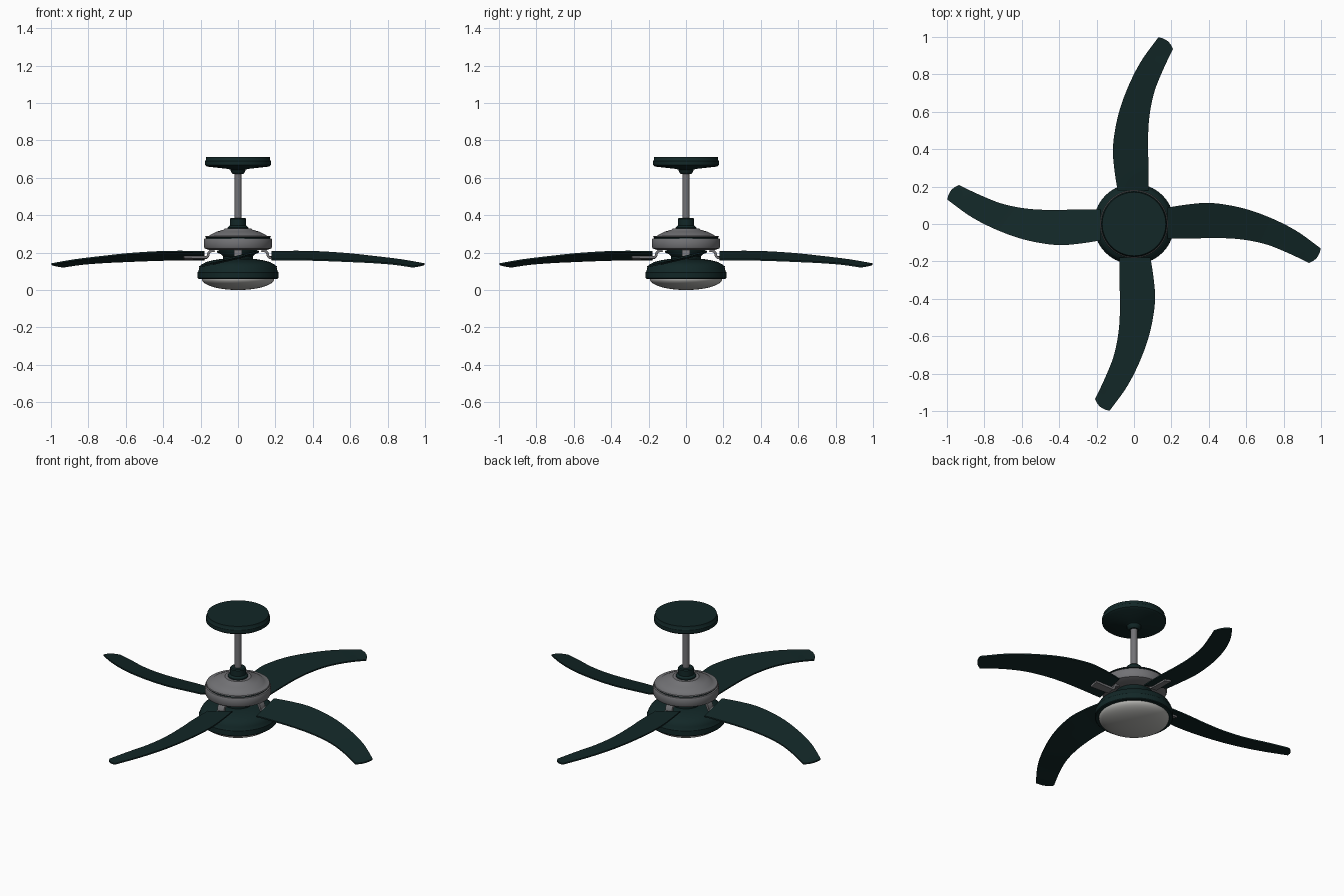
import bpy, bmesh, math
from mathutils import Vector, Matrix

if "Cube" in bpy.data.objects:
    bpy.data.objects.remove(bpy.data.objects["Cube"])


def material(name, rgb):
    m = bpy.data.materials.new(name)
    m.diffuse_color = (*rgb, 1)
    m.use_nodes = True
    m.node_tree.nodes["Principled BSDF"].inputs["Base Color"].default_value = m.diffuse_color
    return m


GREEN = material("dark green", (0.006, 0.020, 0.020))
METAL = material("grey metal", (0.17, 0.17, 0.18))
GLASS = material("frosted glass", (0.45, 0.45, 0.43))


def finish(bm, name, mat, angle=35):
    bmesh.ops.recalc_face_normals(bm, faces=bm.faces)
    me = bpy.data.meshes.new(name)
    bm.to_mesh(me)
    bm.free()
    me.materials.append(mat)
    ob = bpy.data.objects.new(name, me)
    bpy.context.collection.objects.link(ob)
    bpy.ops.object.select_all(action='DESELECT')
    ob.select_set(True)
    bpy.context.view_layer.objects.active = ob
    bpy.ops.object.shade_smooth_by_angle(angle=math.radians(angle))
    return ob


def lathe(name, profile, mat, segs=64):
    """Spin a closed (radius, height) profile that starts and ends on the axis."""
    bm = bmesh.new()
    vs = [bm.verts.new((r, 0, z)) for r, z in profile]
    es = [bm.edges.new(p) for p in zip(vs, vs[1:])]
    bmesh.ops.spin(bm, geom=vs + es, cent=(0, 0, 0), axis=(0, 0, 1),
                   angle=2 * math.pi, steps=segs, use_duplicate=False)
    bmesh.ops.remove_doubles(bm, verts=bm.verts, dist=1e-5)
    bmesh.ops.dissolve_degenerate(bm, edges=bm.edges, dist=1e-5)
    return finish(bm, name, mat)


# Ceiling mount and rod
lathe("ceiling_canopy", [(0, .71), (.17, .71), (.172, .695), (.176, .69), (.176, .668),
                         (.165, .66), (.05, .647), (.04, .643), (.038, .632),
                         (.027, .62), (0, .62)], GREEN)
lathe("down_rod", [(0, .64), (.019, .64), (.019, .36), (0, .36)], METAL, 32)
lathe("rod_collar", [(0, .385), (.038, .385), (.043, .38), (.043, .345), (.055, .335),
                     (.055, .32), (0, .32)], GREEN, 48)

# Motor housing with a dark groove round its shoulder
motor = lathe("motor_housing", [(0, .328), (.072, .328), (.078, .322), (.115, .312),
                                (.145, .297), (.155, .29), (.174, .289), (.177, .284),
                                (.170, .281), (.170, .276), (.179, .275), (.182, .27),
                                (.182, .23), (.177, .222), (.15, .213), (0, .213)], METAL)
motor.data.materials.append(GREEN)
for p in motor.data.polygons:
    if .2761 < p.center.z < .2835:
        p.material_index = 1

# Neck, light housing and dome
lathe("neck", [(0, .214), (.105, .214), (.10, .2), (.08, .18), (.078, .155), (0, .155)], GREEN)
lathe("light_housing", [(0, .165), (.10, .165), (.13, .16), (.17, .15), (.197, .135),
                        (.208, .115), (.212, .1), (.216, .095), (.216, .064),
                        (.212, .06), (.19, .06), (0, .06)], GREEN)
dome = [(.194 * math.cos(a), .06 - .06 * math.sin(a))
        for a in (math.radians(90 * i / 12) for i in range(13))]
lathe("glass_dome", [(0, .062), (.194, .062)] + dome[:-1] + [(0, 0)], GLASS)

# Blade edges from root to tip: raised edge, lowered edge
EDGES = [((.18, .088, .208), (.18, -.078, .165)),
         ((.30, .106, .210), (.32, -.077, .166)),
         ((.42, .112, .208), (.45, -.075, .163)),
         ((.58, .085, .198), (.58, -.083, .158)),
         ((.73, .033, .182), (.71, -.110, .152)),
         ((.87, -.038, .165), (.83, -.158, .143)),
         ((.998, -.13, .143), (.935, -.208, .128))]


def spline(pts, t):
    """Smooth curve through the points, t from 0 to len - 1."""
    i = min(int(t), len(pts) - 2)
    u = t - i
    p1, p2 = Vector(pts[i]), Vector(pts[i + 1])
    p0 = Vector(pts[i - 1]) if i else 2 * p1 - p2
    p3 = Vector(pts[i + 2]) if i + 2 < len(pts) else 2 * p2 - p1
    return .5 * (2 * p1 + (p2 - p0) * u + (2 * p0 - 5 * p1 + 4 * p2 - p3) * u * u
                 + (3 * p1 - p0 - 3 * p2 + p3) * u ** 3)


def blade(name, turn):
    bm = bmesh.new()
    rows, cols, grid = 30, 8, []
    for i in range(rows + 1):
        t = i / rows * (len(EDGES) - 1)
        hi, lo = (spline([e[k] for e in EDGES], t) for k in (0, 1))
        row = []
        for j in range(cols + 1):
            s = j / cols
            p = hi.lerp(lo, s)
            if i == rows:  # rounded tip
                p += Vector((.012, -.010, 0)) * 4 * s * (1 - s)
            row.append(p)
        grid.append(row)
    layers = [[[bm.verts.new(turn @ (p + Vector((0, 0, dz)))) for p in row] for row in grid]
              for dz in (0, -.008)]
    for g in layers:
        for i in range(rows):
            for j in range(cols):
                bm.faces.new((g[i][j], g[i + 1][j], g[i + 1][j + 1], g[i][j + 1]))
    rims = [g[0] + [r[-1] for r in g[1:-1]] + g[-1][::-1] + [r[0] for r in g[-2:0:-1]]
            for g in layers]
    n = len(rims[0])
    for k in range(n):
        m = (k + 1) % n
        bm.faces.new((rims[0][k], rims[0][m], rims[1][m], rims[1][k]))
    finish(bm, name, GREEN)


def bracket(name, turn):
    # Arm dropping from the motor, then running out under the blade
    path = [(.125, .211), (.148, .208), (.157, .198), (.160, .184), (.168, .174), (.29, .172)]
    bm = bmesh.new()
    rings = []
    for k, (x, z) in enumerate(path):
        a, b = path[max(k - 1, 0)], path[min(k + 1, len(path) - 1)]
        d = Vector((b[0] - a[0], 0, b[1] - a[1])).normalized()
        nrm = Vector((-d.z, 0, d.x)) * .007
        tilt = .24 * min(1, max(0, (x - .16) / .02))  # follows the blade pitch
        rings.append([bm.verts.new(turn @ (Vector((x, y, z + y * tilt)) + nrm * s))
                      for y, s in ((-.022, -1), (.022, -1), (.022, 1), (-.022, 1))])
    for r, q in zip(rings, rings[1:]):
        for k in range(4):
            bm.faces.new((r[k], r[(k + 1) % 4], q[(k + 1) % 4], q[k]))
    bm.faces.new(rings[0])
    bm.faces.new(rings[-1])
    finish(bm, name, METAL)


for side, n in (("right", 0), ("back", 1), ("left", 2), ("front", 3)):
    turn = Matrix.Rotation(n * math.pi / 2, 4, 'Z').to_3x3()
    blade(side + "_blade", turn)
    bracket(side + "_blade_bracket", turn)
